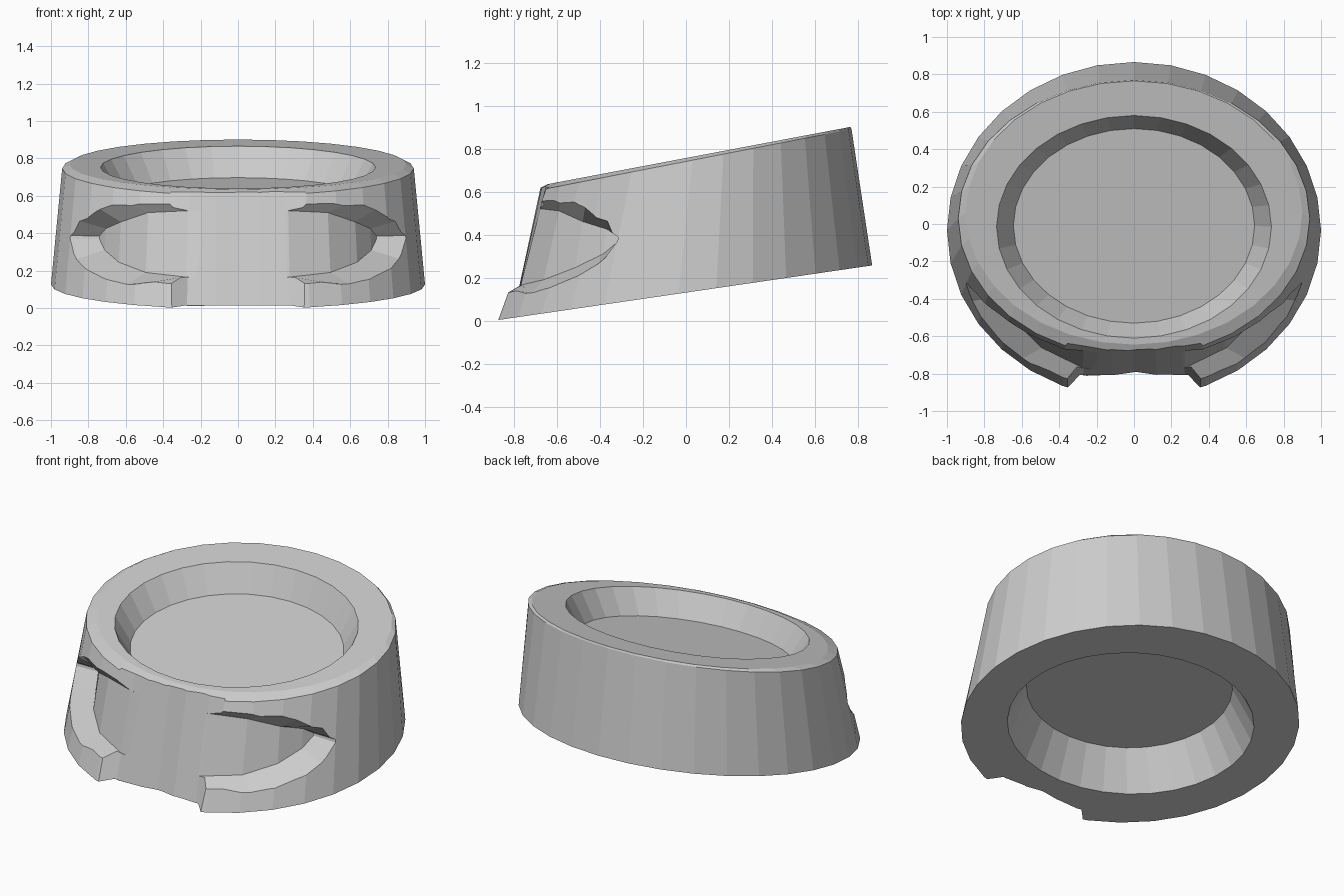
import bpy, bmesh
from math import sin, cos, pi, radians, copysign

if "Cube" in bpy.data.objects:
    bpy.data.objects.remove(bpy.data.objects["Cube"])

SEG = 32
# Each ring: centre y, radius x, radius y, plane height at y=0, plane slope
OUT_LOW = (-0.034, 1.00, 0.90, 0.130, 0.146)
OUT_TOP = (0.03, 0.94, 0.74, 0.74, 0.195)
RIM = (0.06, 0.90, 0.705, 0.756, 0.189)
HOLE = (-0.015, 0.735, 0.595, 0.755, 0.19)
FLOOR = (-0.01, 0.645, 0.52, 0.60, 0.19)
CEILING = (-0.04, 0.62, 0.53, 0.37, 0.16)
UNDER = (-0.03, 0.745, 0.63, 0.130, 0.146)
CORE_LOW = (-0.02, 0.84, 0.765, 0.130, 0.146)
CORE_TOP = (0.03, 0.80, 0.70, 0.755, 0.19)


def ring_point(ring, a):
    """Point on a tilted ellipse; a = 0 is the front."""
    cy, rx, ry, z, slope = ring
    y = cy - ry * cos(a)
    return (rx * sin(a), y, z + slope * y)


def wall_point(low, top, deg, z):
    """Point at height z on the wall between two rings."""
    p, q = ring_point(low, radians(deg)), ring_point(top, radians(deg))
    t = (z - p[2]) / (q[2] - p[2])
    return [p[i] + (q[i] - p[i]) * t for i in range(3)]


def mix(p, q, t):
    return [a + (b - a) * t for a, b in zip(p, q)]


def loft(name, loops):
    """Bridge loops of equal length and cap both ends."""
    bm = bmesh.new()
    rows = [[bm.verts.new(p) for p in loop] for loop in loops]
    n = len(rows[0])
    for a, b in zip(rows, rows[1:]):
        for i in range(n):
            j = (i + 1) % n
            bm.faces.new((a[i], a[j], b[j], b[i]))
    bm.faces.new(rows[0])
    bm.faces.new(rows[-1])
    bmesh.ops.recalc_face_normals(bm, faces=bm.faces)
    mesh = bpy.data.meshes.new(name)
    bm.to_mesh(mesh)
    bm.free()
    obj = bpy.data.objects.new(name, mesh)
    bpy.context.collection.objects.link(obj)
    return obj


def recess(name, columns):
    """Radial cutter: angle, shallowness, inner low/high z, outer low/high z."""
    loops = []
    for deg, k, ilo, ihi, olo, ohi in columns:
        ideg = deg - copysign(3, deg) if deg else 0
        inner = [mix(wall_point(CORE_LOW, CORE_TOP, ideg, z),
                     wall_point(OUT_LOW, OUT_TOP, ideg, z), k) for z in (ilo, ihi)]
        outer = [wall_point(OUT_LOW, OUT_TOP, deg, z) for z in (olo, ohi)]
        ext = [mix(i, o, 1.8) for i, o in zip(inner, outer)]
        loops.append([inner[0], inner[1], ext[1], ext[0]])
    cutter = loft(name, loops)
    cutter.hide_render = True
    return cutter


# Tilted, tapered body with a dish on top and a hollow underneath
rings = [FLOOR, HOLE, RIM, OUT_TOP, OUT_LOW, UNDER, CEILING]
body = loft("tilted_body",
            [[ring_point(r, 2 * pi * i / SEG) for i in range(SEG)] for r in rings])

# Front channel and the curved side slots
slot = [(16, .36, .16, .52, .13, .55), (21, .42, .165, .52, .13, .555),
        (37, .35, .19, .51, .125, .55), (51, .2, .245, .46, .18, .53),
        (62, .05, .31, .425, .26, .465), (67.5, 0, .37, .385, .37, .387)]
channel = [(d, k, -.1, .8, -.1, .8)
           for d, k in ((-20.5, .42), (-11, .2), (0, .05), (11, .2), (20.5, .42))]
cutters = [recess("front_channel_cutter", channel)]
for side in (-1, 1):
    cutters.append(recess("side_slot_cutter", [(side * c[0], *c[1:]) for c in slot]))

bpy.context.view_layer.objects.active = body
for cutter in cutters:
    mod = body.modifiers.new("cut", 'BOOLEAN')
    mod.operation = 'DIFFERENCE'
    mod.solver = 'EXACT'
    mod.object = cutter
    bpy.ops.object.modifier_apply(modifier=mod.name)
    bpy.data.objects.remove(cutter)
